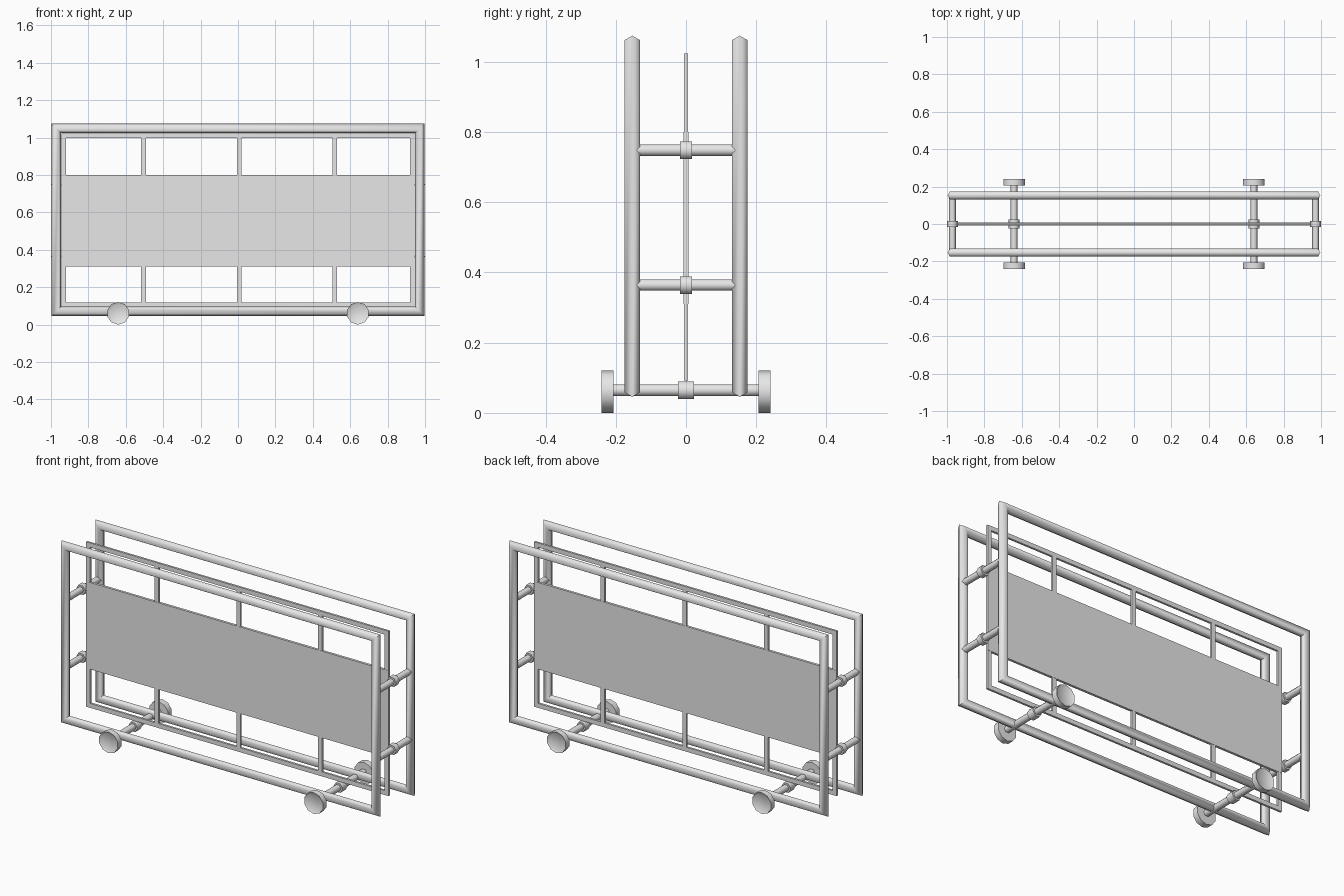
import bpy, bmesh, math
from mathutils import Matrix, Vector

cube = bpy.data.objects.get("Cube")
if cube:
    bpy.data.objects.remove(cube, do_unlink=True)

grey = bpy.data.materials.new("light_grey_metal")
grey.use_nodes = True
grey.diffuse_color = (0.8, 0.8, 0.8, 1)
grey.node_tree.nodes["Principled BSDF"].inputs["Base Color"].default_value = (0.8, 0.8, 0.8, 1)


def finish(name, bm, smooth=True):
    bmesh.ops.recalc_face_normals(bm, faces=bm.faces)
    mesh = bpy.data.meshes.new(name)
    bm.to_mesh(mesh)
    bm.free()
    mesh.materials.append(grey)
    ob = bpy.data.objects.new(name, mesh)
    bpy.context.collection.objects.link(ob)
    if smooth:
        bpy.ops.object.select_all(action='DESELECT')
        ob.select_set(True)
        bpy.context.view_layer.objects.active = ob
        bpy.ops.object.shade_smooth_by_angle(angle=math.radians(65))
    return ob


def add_box(bm, x0, x1, half_y, z0, z1):
    centre = Vector(((x0 + x1) / 2, 0, (z0 + z1) / 2))
    size = Matrix.Diagonal((x1 - x0, 2 * half_y, z1 - z0, 1))
    bmesh.ops.create_cube(bm, size=1, matrix=Matrix.Translation(centre) @ size)


def add_rod(bm, x, y, z, radius, length, sides=6, spin=0.0):
    """Prism along y; spin turns it about its own axis."""
    place = (Matrix.Translation((x, y, z)) @ Matrix.Rotation(math.pi / 2, 4, 'X')
             @ Matrix.Rotation(spin, 4, 'Z'))
    # start with a corner pointing along x
    probe = bmesh.ops.create_cone(bm, cap_ends=True, segments=sides, radius1=radius,
                                  radius2=radius, depth=length)
    first = probe["verts"][0].co
    turn = Matrix.Rotation(-math.atan2(first.y, first.x), 4, 'Z')
    bmesh.ops.transform(bm, matrix=place @ turn, verts=probe["verts"])


FRAME_X, FRAME_Y, LOW, HIGH = 0.971, 0.153, 0.071, 1.049
TUBE_R = 0.0254


def tube_frame(name, y):
    """Rectangular loop of hexagonal tube with mitred corners."""
    bm = bmesh.new()
    rings = []
    for sx, sz in ((-1, -1), (1, -1), (1, 1), (-1, 1)):
        ring = []
        for i in range(6):
            a = i * math.pi / 3
            out = TUBE_R * math.cos(a)
            base_z = HIGH if sz > 0 else LOW
            ring.append(bm.verts.new((sx * (FRAME_X + out), y + TUBE_R * math.sin(a),
                                      base_z + sz * out)))
        rings.append(ring)
    for k in range(4):
        a, b = rings[k], rings[(k + 1) % 4]
        for i in range(6):
            j = (i + 1) % 6
            bm.faces.new((a[i], a[j], b[j], b[i]))
    finish(name, bm)


tube_frame("front_tube_frame", -FRAME_Y)
tube_frame("back_tube_frame", FRAME_Y)

# Thin centre frame with upright bars
PX, PZ0, PZ1, BAR, HALF = 0.945, 0.092, 1.023, 0.025, 0.006
bm = bmesh.new()
add_box(bm, -PX, PX, HALF, PZ0, PZ0 + BAR)
add_box(bm, -PX, PX, HALF, PZ1 - BAR, PZ1)
for s in (-1, 1):
    x = s * (PX - BAR / 2)
    add_box(bm, x - BAR / 2, x + BAR / 2, HALF, PZ0 + BAR, PZ1 - BAR)
for i in (-1, 0, 1):
    x = 0.006 + i * 0.511
    add_box(bm, x - BAR / 2, x + BAR / 2, HALF, PZ0 + BAR, PZ1 - BAR)
finish("centre_frame", bm, smooth=False)

# Wide board across the centre frame
bm = bmesh.new()
add_box(bm, -PX, PX, 0.007, 0.31, 0.80)
finish("board", bm, smooth=False)

# Side rods with collars joining the two tube frames
for side, s in (("left", 1), ("right", -1)):
    for level, z in (("upper", 0.748), ("lower", 0.364)):
        bm = bmesh.new()
        add_rod(bm, s * FRAME_X, 0, z, 0.0185, 2 * FRAME_Y)
        finish(f"{side}_{level}_rod", bm)
        bm = bmesh.new()
        add_rod(bm, s * FRAME_X, 0, z, 0.029, 0.034)
        finish(f"{side}_{level}_collar", bm)

# Axles, collars and wheels
AXLE_X, AXLE_Z, WHEEL_R, WHEEL_W, WHEEL_Y = 0.641, 0.0645, 0.0605, 0.034, 0.224
for side, s in (("left", 1), ("right", -1)):
    x = s * AXLE_X
    bm = bmesh.new()
    add_rod(bm, x, 0, AXLE_Z, 0.019, 2 * WHEEL_Y)
    finish(f"{side}_axle", bm)
    bm = bmesh.new()
    add_rod(bm, x, 0, AXLE_Z, 0.029, 0.046)
    finish(f"{side}_axle_collar", bm)
    for end, e in (("front", -1), ("back", 1)):
        bm = bmesh.new()
        add_rod(bm, x, e * WHEEL_Y, WHEEL_R, WHEEL_R, WHEEL_W, sides=10, spin=math.pi / 2)
        bmesh.ops.recalc_face_normals(bm, faces=bm.faces)
        # recessed hub on the outer side
        outer = [f for f in bm.faces if f.normal.y * e > 0.9]
        bmesh.ops.inset_region(bm, faces=outer, thickness=0.014)
        bmesh.ops.translate(bm, vec=(0, -e * 0.008, 0),
                            verts=list({v for f in outer for v in f.verts}))
        finish(f"{side}_{end}_wheel", bm)
